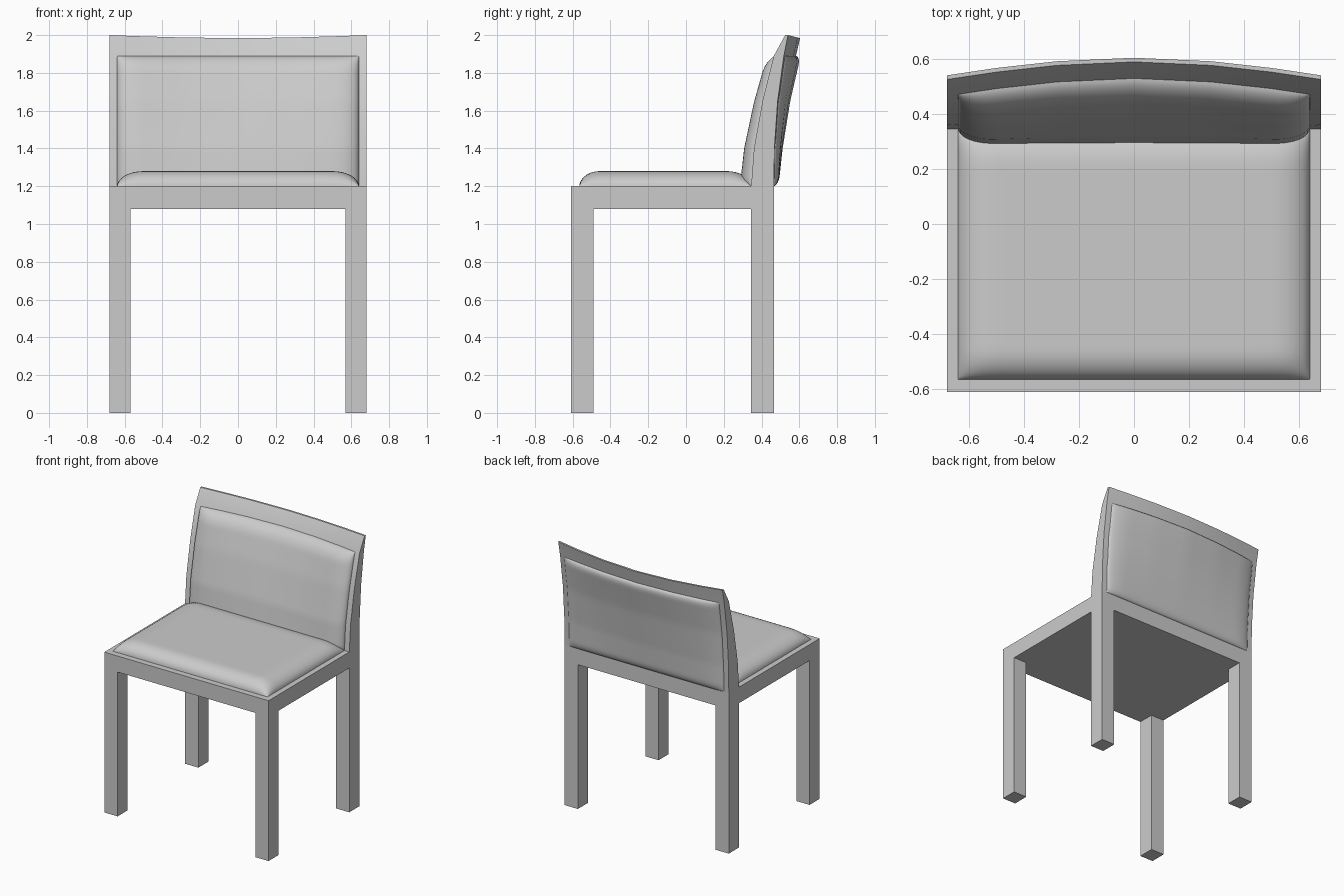
import bpy, bmesh, math

if "Cube" in bpy.data.objects:
    bpy.data.objects.remove(bpy.data.objects["Cube"])


def finish(name, bm, smooth=False, recalc=True):
    if recalc:
        bmesh.ops.recalc_face_normals(bm, faces=bm.faces)
    me = bpy.data.meshes.new(name)
    bm.to_mesh(me)
    bm.free()
    ob = bpy.data.objects.new(name, me)
    bpy.context.collection.objects.link(ob)
    if smooth:
        for p in me.polygons:
            p.use_smooth = True
    return ob


def box(name, x0, x1, y0, y1, z0, z1):
    bm = bmesh.new()
    bmesh.ops.create_cube(bm, size=1)
    for v in bm.verts:
        v.co.x = x0 + (v.co.x + .5) * (x1 - x0)
        v.co.y = y0 + (v.co.y + .5) * (y1 - y0)
        v.co.z = z0 + (v.co.z + .5) * (z1 - z0)
    return finish(name, bm)


def interp(pts, t):
    for (a, fa), (b, fb) in zip(pts, pts[1:]):
        if t <= b:
            return fa + (fb - fa) * (t - a) / (b - a)
    return pts[-1][1]


# Backrest side profile (z, y) and its plan curve (|x|, amount)
FRONT = [(1.2, .345), (1.4, .36), (1.65, .405), (1.89, .465), (2.0, .525)]
REAR = [(1.2, .465), (1.4, .468), (1.65, .485), (1.89, .518), (2.0, .54)]
BOW = [(0, 1), (.28, .8), (.5, .42), (.68, 0)]


def back_y(profile, x, z):
    grow = min((z - 1.2) / .69, 1)
    return interp(profile, z) + .064 * grow * interp(BOW, abs(x))


# Seat frame and legs
box("seat_frame", -.68, .68, -.61, .465, 1.08, 1.2)
for side, s in (("left", -1), ("right", 1)):
    xa, xb = sorted((s * .57, s * .68))
    box("front_leg_" + side, xa, xb, -.61, -.49, 0, 1.08)
    box("back_leg_" + side, xa, xb, .345, .465, 0, 1.08)

# Curved, tapering backrest frame
bm = bmesh.new()
xs = [-.68, -.5, -.28, 0, .28, .5, .68]
rings = []
for x in xs:
    dip = .016 * interp(BOW, abs(x))
    loop = [(z, back_y(FRONT, x, z)) for z, _ in FRONT]
    loop += [(z, back_y(REAR, x, z)) for z, _ in reversed(REAR)]
    rings.append([bm.verts.new((x, y, z - (dip if z > 1.95 else 0))) for z, y in loop])
n = len(rings[0])
for a, b in zip(rings, rings[1:]):
    for i in range(n):
        j = (i + 1) % n
        bm.faces.new((a[i], a[j], b[j], b[i]))
bm.faces.new(rings[0])
bm.faces.new(rings[-1])
finish("backrest_frame", bm)
bpy.context.view_layer.objects.active = bpy.data.objects["backrest_frame"]
bpy.data.objects["backrest_frame"].select_set(True)
bpy.ops.object.shade_smooth_by_angle(angle=math.radians(15))


def edge_round(d, r):
    t = 1 - min(max(d / r, 0), 1)
    return math.sqrt(max(0, 1 - t * t))


def cushion(name, u0, u1, v0, v1, ru, rv0, rv1, height, place, n=36):
    """Puffed sheet: place(u, v, h) maps it onto the surface below."""
    bm = bmesh.new()
    ts = [.5 - .5 * math.cos(math.pi * i / n) for i in range(n + 1)]
    rows = []
    for tv in ts:
        v = v0 + (v1 - v0) * tv
        row = []
        for tu in ts:
            u = u0 + (u1 - u0) * tu
            h = height * edge_round(min(u - u0, u1 - u), ru)
            h *= edge_round(v - v0, rv0) * edge_round(v1 - v, rv1)
            row.append(bm.verts.new(place(u, v, h - .001)))
        rows.append(row)
    for a, b in zip(rows, rows[1:]):
        for i in range(n):
            bm.faces.new((a[i], a[i + 1], b[i + 1], b[i]))
    finish(name, bm, smooth=True, recalc=False)


# Upholstery
cushion("seat_cushion", -.64, .64, -.565, .345, .14, .11, .13, .081,
        lambda u, v, h: (u, v, 1.2 + h))
cushion("backrest_front_cushion", -.64, .64, 1.2, 1.89, .14, .04, .09, .061,
        lambda u, v, h: (u, back_y(FRONT, u, v) - h, v))
cushion("backrest_rear_cushion", -.64, .64, 1.2, 1.89, .14, .06, .05, .026,
        lambda u, v, h: (-u, back_y(REAR, u, v) + h, v))
